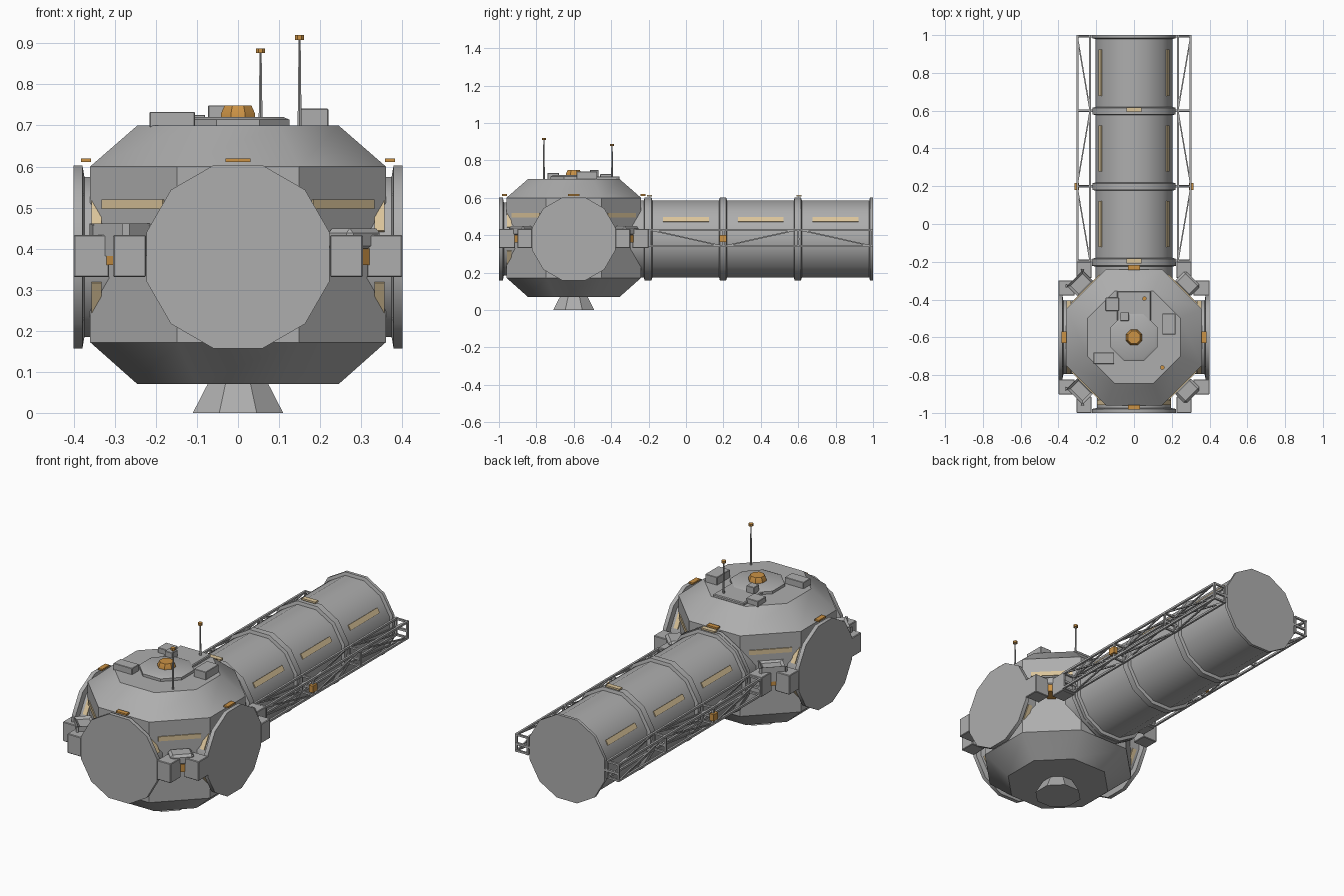
import bpy, bmesh, math
from mathutils import Matrix, Vector

if "Cube" in bpy.data.objects:
    bpy.data.objects.remove(bpy.data.objects["Cube"])

def material(name, rgb):
    m = bpy.data.materials.new(name)
    m.diffuse_color = (*rgb, 1)
    m.use_nodes = True
    m.node_tree.nodes["Principled BSDF"].inputs["Base Color"].default_value = m.diffuse_color
    return m

GREY = material("hull grey", (0.42, 0.42, 0.42))
ORANGE = material("signal orange", (0.60, 0.29, 0.06))
CREAM = material("window cream", (0.70, 0.55, 0.32))

HUB = Vector((0, -0.6, 0))
MID = 0.38                       # height of the docking axis

def finish(name, bm, mat, smooth=True):
    bmesh.ops.recalc_face_normals(bm, faces=bm.faces)
    me = bpy.data.meshes.new(name)
    bm.to_mesh(me)
    bm.free()
    ob = bpy.data.objects.new(name, me)
    bpy.context.collection.objects.link(ob)
    me.materials.append(mat)
    if smooth:
        bpy.ops.object.select_all(action='DESELECT')
        ob.select_set(True)
        bpy.context.view_layer.objects.active = ob
        bpy.ops.object.shade_smooth_by_angle(angle=math.radians(31))
    return ob

def turned(name, profile, sides, mat=GREY, matrix=Matrix()):
    """Stack of polygon rings; profile holds (flat-to-centre distance, height)."""
    bm = bmesh.new()
    rings = []
    for a, h in profile:
        r = a / math.cos(math.pi / sides)
        rings.append([bm.verts.new(matrix @ Vector((
            r * math.cos((i + .5) * math.tau / sides),
            r * math.sin((i + .5) * math.tau / sides), h))) for i in range(sides)])
    for lo, hi in zip(rings, rings[1:]):
        for i in range(sides):
            j = (i + 1) % sides
            bm.faces.new((lo[i], lo[j], hi[j], hi[i]))
    bm.faces.new(rings[0])
    bm.faces.new(rings[-1])
    return finish(name, bm, mat)

def box(name, centre, size, mat=GREY, matrix=Matrix(), bevel=0):
    bm = bmesh.new()
    bmesh.ops.create_cube(bm, size=1)
    bm.transform(matrix @ Matrix.Translation(centre) @ Matrix.Diagonal((*size, 1)))
    if bevel:
        bmesh.ops.bevel(bm, geom=bm.edges[:], offset=bevel, segments=1, affect='EDGES')
    return finish(name, bm, mat, False)

def add_beam(bm, a, b, t):
    a, b = Vector(a), Vector(b)
    d = b - a
    rot = d.to_track_quat('Z', 'Y').to_matrix().to_4x4()
    m = Matrix.Translation((a + b) / 2) @ rot @ Matrix.Diagonal((t, t, d.length, 1))
    bmesh.ops.create_cube(bm, size=1, matrix=m)

def spin(deg):
    return Matrix.Translation(HUB) @ Matrix.Rotation(math.radians(deg), 4, 'Z')

at_hub = Matrix.Translation(HUB)

# Octagonal hub and thruster nozzle
turned("hub", [(.245, .07), (.36, .172), (.36, .60), (.245, .70)], 8, matrix=at_hub)
turned("nozzle", [(.11, 0), (.073, .072)], 8, matrix=at_hub)

# Roof deck, beacon and equipment boxes
turned("roof_deck", [(.125, .70), (.125, .714), (.11, .721)], 8, matrix=at_hub)
turned("roof_beacon", [(.042, .72), (.041, .73), (.033, .748)], 8, ORANGE, at_hub)
box("roof_panel", (0, -.475, .706), (.18, .24, .018), bevel=.004)
for i, (x, y, sx, sy, top) in enumerate([(-.115, -.425, .07, .07, .726), (-.05, -.49, .045, .045, .749),
                                         (.185, -.53, .07, .11, .741), (-.16, -.71, .11, .06, .733)]):
    box(f"roof_box_{i}", (x, y, (top + .695) / 2), (sx, sy, top - .695), bevel=.002)

# Antennas
for i, (x, y, top) in enumerate([(.055, -.395, .888), (.15, -.76, .92)]):
    m = Matrix.Translation((x, y, 0))
    turned(f"antenna_mast_{i}", [(.005, .69), (.0025, top - .01)], 6, GREY, m)
    turned(f"antenna_tip_{i}", [(.011, top - .012), (.011, top)], 8, ORANGE, m)

# Docking ports on four sides, each with windows round the neck and a marker on top
for k in range(4):
    rot = spin(90 * k)
    out = rot @ Matrix.Translation((0, 0, MID)) @ Matrix.Rotation(math.pi / 2, 4, 'Y')
    turned(f"port_{k}", [(.195, .22), (.195, .374), (.223, .379), (.223, .40)], 12, matrix=out)
    for a in (60, 120, 240, 300):
        m = out @ Matrix.Rotation(math.radians(a), 4, 'Z')
        box(f"port_window_{k}_{a}", (.197, 0, .345), (.008, .085, .024), CREAM, m)
    box(f"port_marker_{k}", (.37, 0, .615), (.025, .062, .009), ORANGE, rot)

# Diagonal sides: window strip, ledge, lamp and twin thruster boxes
for k in range(4):
    m = spin(45 + 90 * k)
    box(f"hub_window_{k}", (.361, 0, .508), (.008, .21, .024), CREAM, m)
    box(f"hub_ledge_{k}", (.40, 0, .422), (.085, .115, .055), GREY, m, .012)
    box(f"hub_lamp_{k}", (.395, 0, .38), (.09, .045, .04), ORANGE, m)
    sx, sy = (1, 1, -1, -1)[k], (1, -1, 1, -1)[k]
    box(f"side_thruster_{k}", (sx * .357, -.6 + sy * .262, .382), (.086, .08, .103), GREY, bevel=.003)
    box(f"end_thruster_{k}", (sx * .264, -.6 + sy * .357, .382), (.08, .086, .103), GREY, bevel=.003)

# Long module with collars
along = Matrix.Translation((0, 0, MID)) @ Matrix.Rotation(-math.pi / 2, 4, 'X')
turned("module_body", [(.205, -.30), (.205, .99)], 12, matrix=along)
for i, (a, b) in enumerate([(-.225, -.18), (.177, .219), (.577, .619), (.98, 1.0)]):
    turned(f"module_collar_{i}", [(.20, a - .002), (.221, a + .004), (.221, b - .004 * (i < 3)),
                                  (.20, b + .002 * (i < 3))], 12, matrix=along)
for y in (-.195, .605):
    box("collar_marker", (0, y, .611), (.08, .026, .009), CREAM)
for s in (-1, 1):
    tilt = Matrix.Translation((0, 0, MID)) @ Matrix.Rotation(math.radians(-30 if s > 0 else 210), 4, 'Y')
    for y in (0, .4, .8):
        box("module_window", (.206, y, 0), (.008, .245, .028), CREAM, tilt)

# Side trusses: four rails, square frames and zigzag braces
for s, side in ((-1, "left"), (1, "right")):
    bm = bmesh.new()
    x0, x1, z0, z1 = s * .234, s * .30, .343, .428
    for x in (x0, x1):
        for z in (z0, z1):
            add_beam(bm, (x, -.2, z), (x, 1.0, z), .011)
    for i in range(4):
        y = (-.195, .2, .6, .994)[i]
        for x in (x0, x1):
            add_beam(bm, (x, y, z0), (x, y, z1), .010)
        for z in (z0, z1):
            add_beam(bm, (x0, y, z), (x1, y, z), .010)
        add_beam(bm, (s * .19, y, MID), (x1, y, MID), .012)
    for i in range(3):
        ya, yb = -.19 + .4 * i, .19 + .4 * i
        za, zb = (z1, z0) if i % 2 == 0 else (z0, z1)
        xa, xb = (x0, x1) if i % 2 == 0 else (x1, x0)
        for x in (x0, x1):
            add_beam(bm, (x, ya, za), (x, yb, zb), .007)
        for z in (z0, z1):
            add_beam(bm, (xa, ya, z), (xb, yb, z), .007)
    finish(f"truss_{side}", bm, GREY, False)
    box(f"truss_lamp_{side}", (s * .303, .198, .382), (.024, .038, .036), ORANGE)
